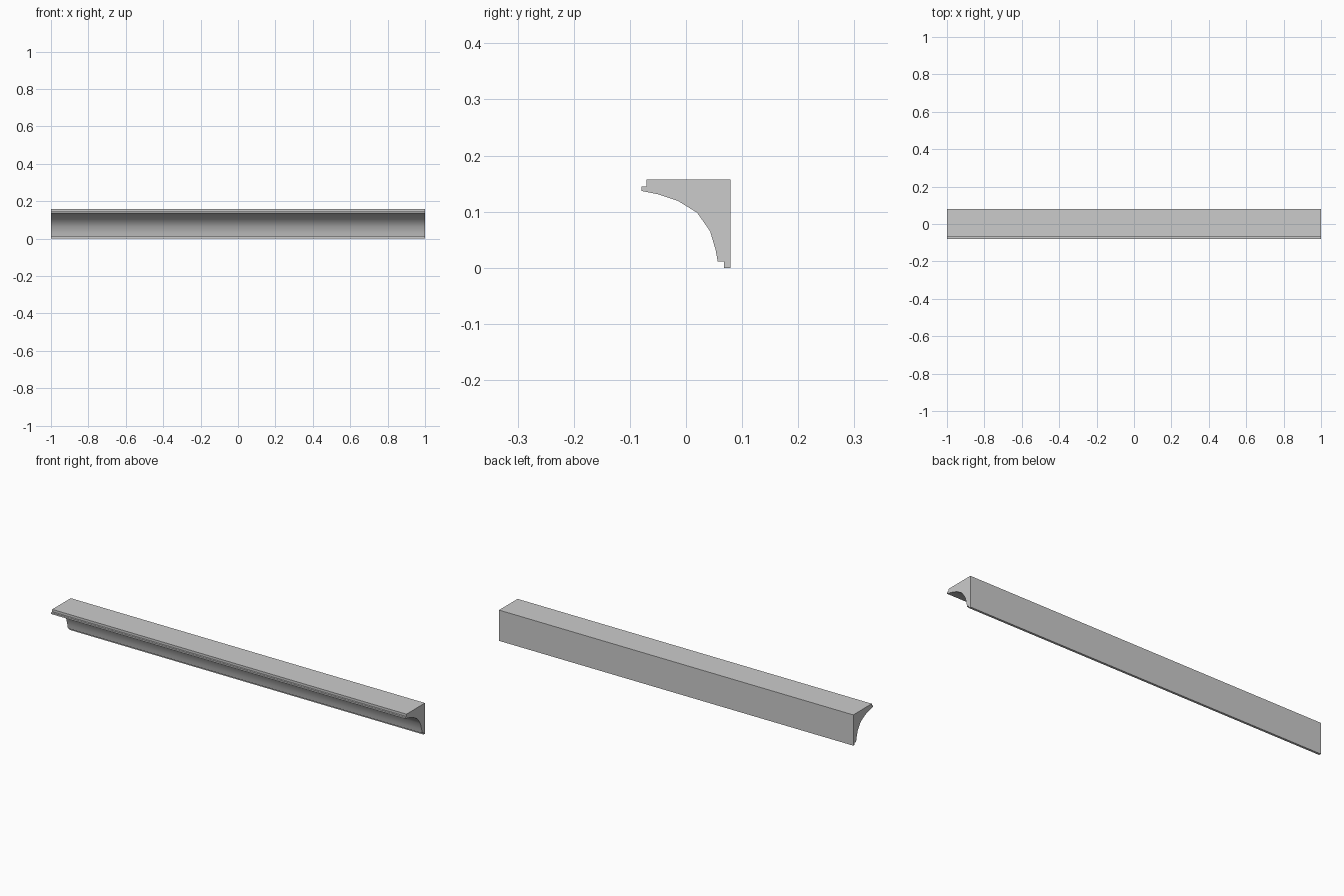
import bpy
import bmesh
import math

# Remove the default cube
cube = bpy.data.objects.get("Cube")
if cube:
    bpy.data.objects.remove(cube, do_unlink=True)

# Plain grey finish
GREY = (0.6, 0.6, 0.6, 1.0)
mat = bpy.data.materials.new("plain_grey")
mat.use_nodes = True
mat.diffuse_color = GREY
mat.node_tree.nodes["Principled BSDF"].inputs["Base Color"].default_value = GREY

LENGTH = 2.0

# Cross-section (y, z): square back and top, stepped lips, concave cove
back_and_top = [(0.0795, 0.0), (0.0795, 0.157), (-0.07, 0.157)]
upper_lip = [(-0.07, 0.145), (-0.0795, 0.145), (-0.0795, 0.137)]
cove = [(-0.05, 0.131), (-0.014, 0.119), (0.02, 0.098),
        (0.043, 0.065), (0.053, 0.031)]
lower_lip = [(0.0565, 0.011), (0.068, 0.011), (0.068, 0.0)]
profile = back_and_top + upper_lip + cove + lower_lip

# Extrude the cross-section along x
bm = bmesh.new()
end = bm.faces.new([bm.verts.new((-LENGTH / 2, y, z)) for y, z in profile])
result = bmesh.ops.extrude_face_region(bm, geom=[end], use_keep_orig=True)
moved = [v for v in result["geom"] if isinstance(v, bmesh.types.BMVert)]
bmesh.ops.translate(bm, verts=moved, vec=(LENGTH, 0, 0))
bmesh.ops.recalc_face_normals(bm, faces=bm.faces[:])

mesh = bpy.data.meshes.new("cove_moulding")
bm.to_mesh(mesh)
bm.free()
mesh.materials.append(mat)
moulding = bpy.data.objects.new("cove_moulding", mesh)
bpy.context.collection.objects.link(moulding)

# Smooth cove, crisp lips and ends
bpy.ops.object.select_all(action="DESELECT")
moulding.select_set(True)
bpy.context.view_layer.objects.active = moulding
bpy.ops.object.shade_smooth_by_angle(angle=math.radians(32))
